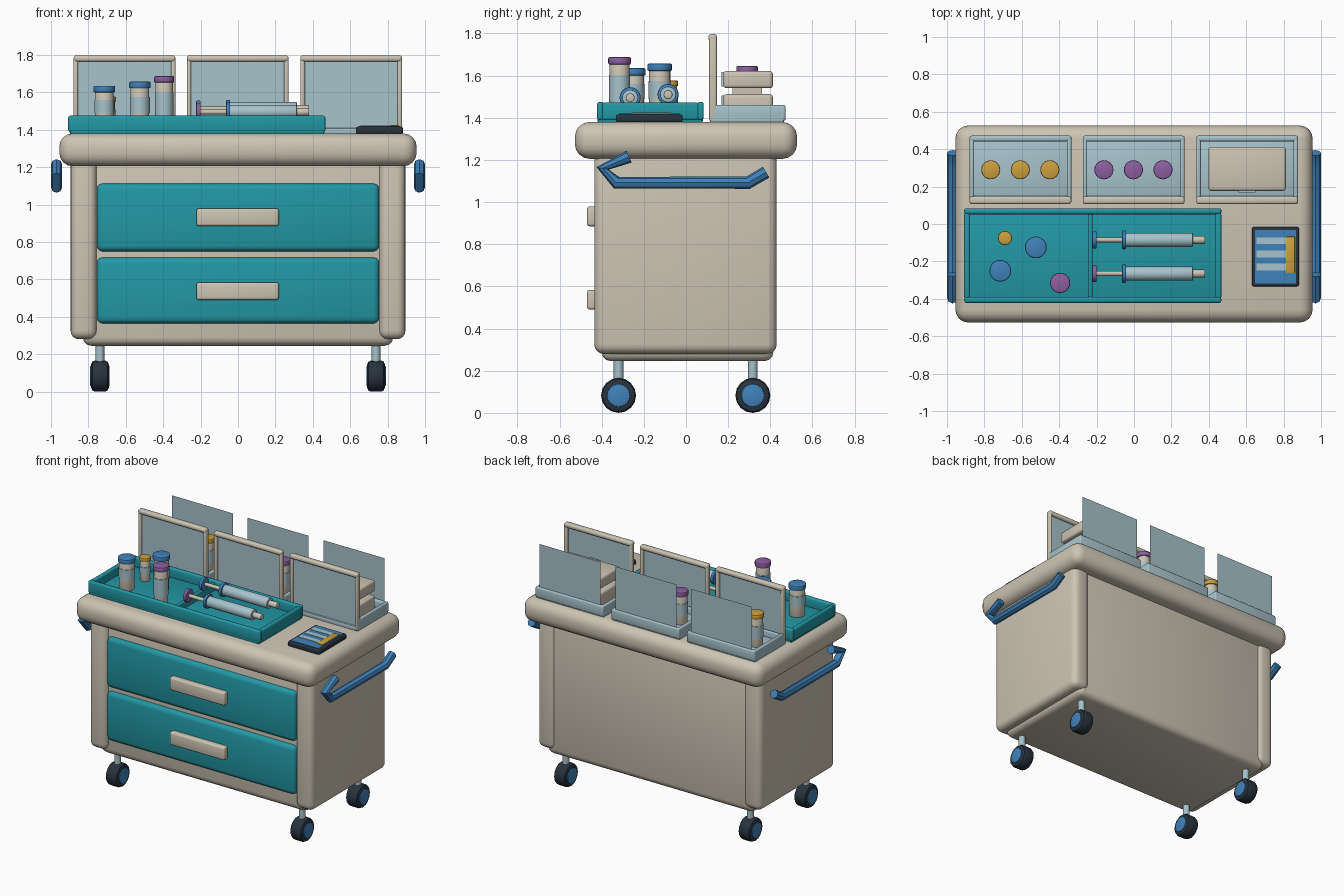
import bpy, bmesh, math
from mathutils import Matrix

if "Cube" in bpy.data.objects:
    bpy.data.objects.remove(bpy.data.objects["Cube"])


def material(name, rgb):
    m = bpy.data.materials.new(name)
    lin = [((c / 255 + 0.055) / 1.055) ** 2.4 for c in rgb]
    m.diffuse_color = (*lin, 1)
    m.use_nodes = True
    m.node_tree.nodes["Principled BSDF"].inputs["Base Color"].default_value = m.diffuse_color
    return m


BEIGE = material("warm beige", (205, 197, 180))
TEAL = material("teal", (34, 152, 165))
BLUE = material("mid blue", (64, 130, 186))
DARK = material("dark slate", (40, 51, 62))
PALE = material("pale blue", (167, 195, 204))
AMBER = material("amber", (205, 160, 62))
PURPLE = material("purple", (140, 95, 160))


def finish(name, mat, mesh):
    mesh.materials.clear()
    mesh.materials.append(mat)
    for p in mesh.polygons:
        p.use_smooth = True
    mesh.set_sharp_from_angle(angle=math.radians(35))
    ob = bpy.data.objects.new(name, mesh)
    bpy.context.collection.objects.link(ob)
    return ob


def from_bm(name, mat, bm):
    mesh = bpy.data.meshes.new(name)
    bm.to_mesh(mesh)
    bm.free()
    return finish(name, mat, mesh)


def box(name, mat, x, y, z, bevel=0.0, seg=3):
    """Box from (min, max) pairs with rounded edges."""
    bm = bmesh.new()
    bmesh.ops.create_cube(bm, size=1)
    for v in bm.verts:
        v.co = [(a + b) / 2 + c * (b - a) for c, (a, b) in zip(v.co, (x, y, z))]
    if bevel:
        bmesh.ops.bevel(bm, geom=bm.edges[:], offset=bevel, segments=seg,
                        profile=0.5, affect='EDGES', clamp_overlap=True)
    return from_bm(name, mat, bm)


def rod(name, mat, centre, r, length, axis='Z', bevel=0.0, sides=24, seg=2):
    """Cylinder along an axis, centred on a point."""
    bm = bmesh.new()
    bmesh.ops.create_cone(bm, cap_ends=True, segments=sides, radius1=r, radius2=r, depth=length)
    if bevel:
        rims = [e for e in bm.edges if any(len(f.verts) > 4 for f in e.link_faces)]
        bmesh.ops.bevel(bm, geom=rims, offset=bevel, segments=seg, profile=0.5, affect='EDGES')
    if axis == 'X':
        bm.transform(Matrix.Rotation(math.pi / 2, 4, 'Y'))
    bm.transform(Matrix.Translation(centre))
    return from_bm(name, mat, bm)


def pane(name, mat, x, y, z):
    mesh = bpy.data.meshes.new(name)
    mesh.from_pydata([(x[0], y, z[0]), (x[1], y, z[0]), (x[1], y, z[1]), (x[0], y, z[1])],
                     [], [(0, 1, 2, 3)])
    return finish(name, mat, mesh)


def tube(name, mat, pts, r):
    cu = bpy.data.curves.new(name, 'CURVE')
    cu.dimensions = '3D'
    cu.bevel_depth, cu.bevel_resolution, cu.use_fill_caps = r, 2, True
    sp = cu.splines.new('POLY')
    sp.points.add(len(pts) - 1)
    for p, co in zip(sp.points, pts):
        p.co = (*co, 1)
    tmp = bpy.data.objects.new(name + "_path", cu)
    bpy.context.collection.objects.link(tmp)
    dg = bpy.context.evaluated_depsgraph_get()
    mesh = bpy.data.meshes.new_from_object(tmp.evaluated_get(dg))
    bpy.data.objects.remove(tmp)
    return finish(name, mat, mesh)


def bottle(name, cap, x, y, z0, z1, r, label):
    ch = 0.035 if r > 0.04 else 0.028
    rod(name + "_body", BEIGE, (x, y, (z0 + z1 - ch) / 2), r * 0.87, z1 - ch - z0 + 0.01, bevel=0.006)
    rod(name + "_label", PALE, (x, y, sum(label) / 2), r * 0.87 + 0.003, label[1] - label[0])
    rod(name + "_cap", cap, (x, y, z1 - ch / 2), r, ch, bevel=0.007)


# cabinet
box("cabinet_body", BEIGE, (-0.83, 0.83), (-0.40, 0.415), (0.245, 1.25), 0.045)
box("countertop", BEIGE, (-0.955, 0.955), (-0.527, 0.527), (1.205, 1.38), 0.07, 4)
for s, side in ((-1, "left"), (1, "right")):
    box(side + "_side_panel", BEIGE, sorted((s * 0.755, s * 0.895)), (-0.435, 0.43), (0.28, 1.25), 0.045, 4)
    # push handle
    tube(side + "_push_handle", BLUE,
         [(s * 0.97, y, z) for y, z in ((-0.27, 1.215), (-0.395, 1.16), (-0.33, 1.092),
                                        (0.295, 1.092), (0.38, 1.142))], 0.03)
    # casters
    for y, end in ((-0.32, "front"), (0.317, "back")):
        n = f"{end}_{side}_caster_"
        x = s * 0.738
        rod(n + "stem", PALE, (x, y, 0.19), 0.023, 0.14, sides=16)
        rod(n + "tire", DARK, (x, y, 0.083), 0.083, 0.094, 'X', 0.02, 16)
        rod(n + "hub", BLUE, (x, y, 0.083), 0.054, 0.104, 'X', 0.003, 16)

# drawers
for i, (z0, z1, hz) in enumerate(((0.75, 1.112, 0.932), (0.365, 0.717, 0.537))):
    box(f"drawer_{i + 1}", TEAL, (-0.755, 0.755), (-0.432, -0.33), (z0, z1), 0.03)
    box(f"drawer_handle_{i + 1}", BEIGE, (-0.222, 0.218), (-0.47, -0.42), (hz - 0.047, hz + 0.047), 0.013)

# supply tray
box("tray_floor", TEAL, (-0.90, 0.462), (-0.42, 0.08), (1.375, 1.408), 0.01, 2)
for n, y in (("front", (-0.422, -0.39)), ("back", (0.052, 0.084))):
    box(f"tray_{n}_rim", TEAL, (-0.908, 0.467), y, (1.388, 1.475), 0.012)
for n, x in (("left", (-0.908, -0.876)), ("right", (0.435, 0.467))):
    box(f"tray_{n}_rim", TEAL, x, (-0.40, 0.062), (1.388, 1.472), 0.012)
box("tray_divider", TEAL, (-0.247, -0.222), (-0.40, 0.062), (1.39, 1.46), 0.008)

# bottles in the tray
bottle("tray_bottle_1", BLUE, -0.715, -0.25, 1.405, 1.635, 0.058, (1.49, 1.56))
bottle("tray_bottle_2", BLUE, -0.525, -0.125, 1.405, 1.657, 0.058, (1.49, 1.575))
bottle("tray_bottle_3", PURPLE, -0.395, -0.315, 1.405, 1.687, 0.054, (1.475, 1.60))
bottle("tray_bottle_4", AMBER, -0.69, -0.075, 1.405, 1.577, 0.038, (1.46, 1.51))

# syringes
for i, (y, z, col) in enumerate(((-0.085, 1.51, BLUE), (-0.265, 1.495, PURPLE))):
    n = f"syringe_{i + 1}_"
    rod(n + "barrel", PALE, (0.13, y, z), 0.038, 0.37, 'X', 0.004)
    rod(n + "tip", BEIGE, (0.345, y, z), 0.021, 0.07, 'X', 0.004)
    rod(n + "flange", BLUE, (-0.053, y, z), 0.05, 0.022, 'X', 0.006)
    rod(n + "plunger_rod", BEIGE, (-0.13, y, z), 0.013, 0.16, 'X', sides=16)
    rod(n + "thumb_rest", col, (-0.212, y, z), 0.046, 0.024, 'X', 0.006)

# storage bins with framed front panes and plain back panes
for i, cx in enumerate((-0.607, -0.002, 0.605)):
    n = f"bin_{i + 1}_"
    a, b = cx - 0.272, cx + 0.272
    box(n + "floor", PALE, (a, b), (0.115, 0.465), (1.375, 1.41), 0.008, 2)
    box(n + "back_rim", PALE, (a, b), (0.442, 0.472), (1.385, 1.46), 0.01)
    box(n + "front_rim", PALE, (a, b), (0.135, 0.155), (1.385, 1.455), 0.008)
    for s, x in (("left", a), ("right", b - 0.024)):
        box(n + s + "_rim", PALE, (x, x + 0.024), (0.13, 0.46), (1.385, 1.46), 0.009)
        box(n + s + "_post", BEIGE, (x, x + 0.024), (0.110, 0.146), (1.385, 1.785), 0.009)
    box(n + "top_bar", BEIGE, (a, b), (0.106, 0.148), (1.764, 1.797), 0.013)
    pane(n + "front_pane", PALE, (a + 0.01, b - 0.01), 0.127, (1.39, 1.775))
    pane(n + "back_pane", PALE, (a + 0.027, b - 0.027), 0.46, (1.41, 1.77))

# bottles in the bins
for k, (cx, col) in enumerate(((-0.608, AMBER), (-0.003, PURPLE))):
    for j in (-1, 0, 1):
        bottle(f"bin_{k + 1}_bottle_{j + 2}", col, cx + j * 0.158, 0.29, 1.405, 1.645, 0.051, (1.47, 1.56))

# stacked supply boxes in the third bin
box("supply_box_lower", BEIGE, (0.40, 0.812), (0.177, 0.412), (1.41, 1.512), 0.015)
box("supply_box_spacer", BEIGE, (0.47, 0.74), (0.22, 0.36), (1.505, 1.545))
box("supply_box_upper", BEIGE, (0.398, 0.812), (0.177, 0.412), (1.54, 1.622), 0.015)
for n, z in (("lower", (1.43, 1.505)), ("upper", (1.548, 1.618))):
    box(f"supply_box_{n}_label", PALE, (0.56, 0.65), (0.169, 0.178), z)

# tablet with a simple chart on the screen
box("tablet_case", DARK, (0.63, 0.882), (-0.333, -0.016), (1.378, 1.416), 0.01)
box("tablet_screen", BLUE, (0.648, 0.866), (-0.318, -0.032), (1.412, 1.419))
for i, y in enumerate((-0.09, -0.16, -0.23)):
    box(f"screen_row_{i + 1}", PALE, (0.655, 0.815), (y - 0.018, y + 0.018), (1.416, 1.422))
box("screen_bar", AMBER, (0.812, 0.86), (-0.262, -0.068), (1.416, 1.424), 0.003, 2)
